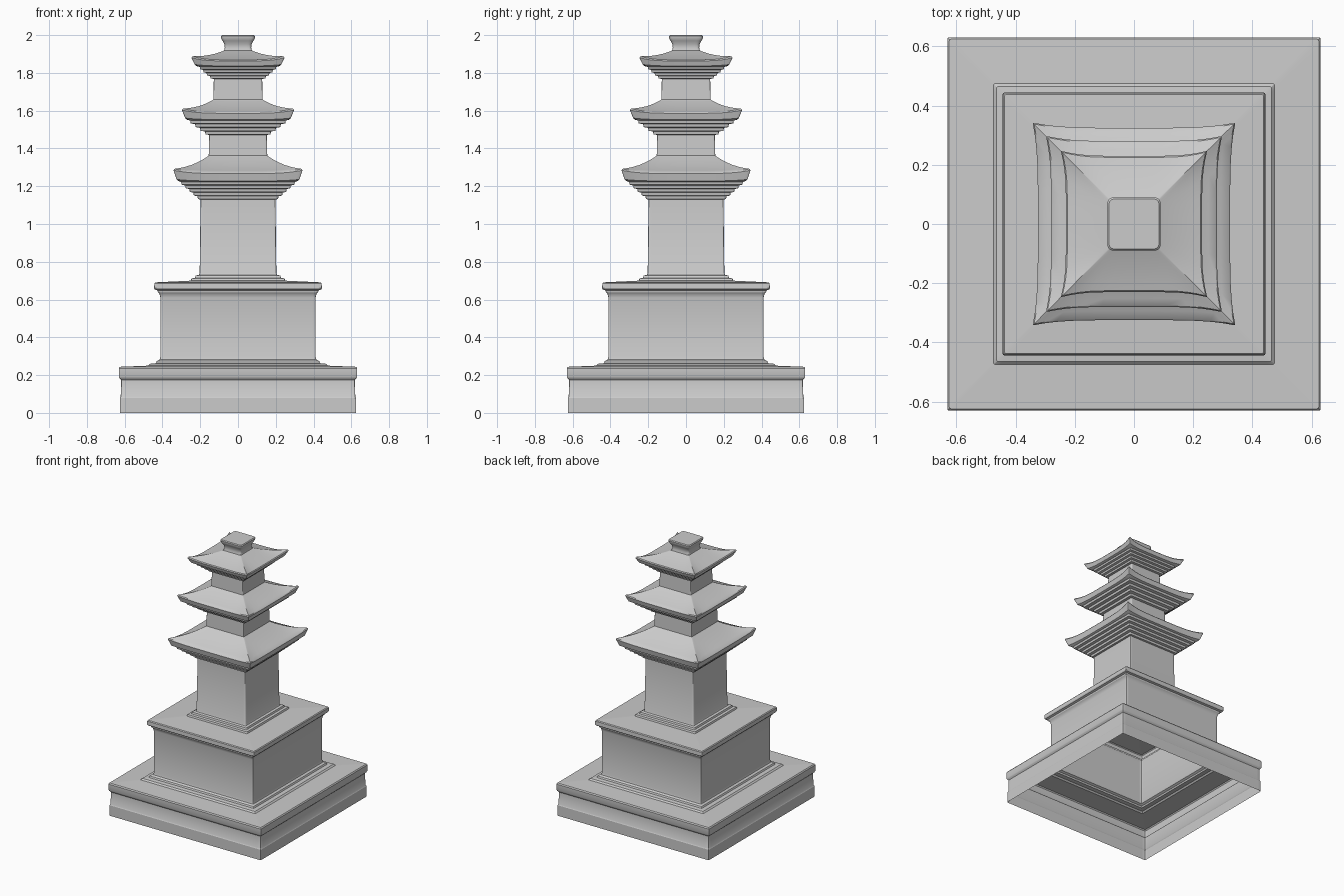
import bpy, math

if "Cube" in bpy.data.objects:
    bpy.data.objects.remove(bpy.data.objects["Cube"])

# Points along one side, denser near the corners
TS = [-1, -.985, -.955, -.9, -.8, -.65, -.4, -.15, .15, .4, .65, .8, .9, .955, .985]


def ring(half, z, lift=0.0, flare=0.0, r=0.006):
    """Square ring with eased corners; lift and flare sweep the corners up and out."""
    pts = []
    for k in range(4):
        a = k * math.pi / 2
        for t in TS:
            w = abs(t) ** 5
            x, y = t * half, -half
            cx = max(-(half - r), min(half - r, x))
            cy = -(half - r)
            dx, dy = x - cx, y - cy
            d = math.hypot(dx, dy)
            x, y = cx + dx / d * r, cy + dy / d * r
            s = 1 + flare * w / half
            x, y = x * s, y * s
            pts.append((x * math.cos(a) - y * math.sin(a),
                        x * math.sin(a) + y * math.cos(a), z + lift * w))
    return pts


def loft(name, rings, cap_top=False):
    """Hollow shell through a stack of square rings."""
    verts, faces, n = [], [], 4 * len(TS)
    for spec in rings:
        verts += ring(*spec)
    for i in range(len(rings) - 1):
        for j in range(n):
            k = (j + 1) % n
            faces.append((i * n + j, i * n + k, (i + 1) * n + k, (i + 1) * n + j))
    if cap_top:
        faces.append(tuple(range(len(verts) - n, len(verts))))
    me = bpy.data.meshes.new(name)
    me.from_pydata(verts, [], faces)
    me.shade_smooth()
    me.set_sharp_from_angle(angle=math.radians(32))
    ob = bpy.data.objects.new(name, me)
    bpy.context.collection.objects.link(ob)
    return ob


def roof(name, wall, z0, step_in, step_out, steps, eave, z_eave, lip, top, z_top):
    """Stepped corbels, a curved eave and a concave hipped roof."""
    rings = [(wall, z0)]
    dz = (z_eave - z0) / steps
    for i in range(steps):
        h = step_in + (step_out - step_in) * i / (steps - 1)
        rings += [(h, z0 + i * dz + .002), (h + .003, z0 + (i + 1) * dz - .002)]
    # eave underside and edge
    rings += [(eave - .018, z_eave, .006, .008), (eave - .012, z_eave + .003, .008, .01),
              (eave - .003, z_eave + lip - .006, .018, .018),
              (eave - .008, z_eave + lip, .019, .018)]
    # roof slope
    ze = z_eave + lip
    for i in range(1, 7):
        u = i / 6
        h = eave - .008 + (top - eave + .008) * u
        z = ze + (z_top - ze) * (.72 * u + .28 * u * u)
        f = (1 - u) ** 2
        rings.append((h, z, .019 * f, .018 * f))
    return loft(name, rings)


# Lower pedestal
loft("lower_base", [(.626, 0), (.626, .078), (.621, .086), (.619, .175), (.627, .183),
                    (.631, .192), (.631, .236), (.625, .244), (.475, .250)])
# Upper pedestal with foot moulding and cap slab
loft("upper_base", [(.475, .250), (.465, .260), (.435, .263), (.430, .274), (.415, .282),
                    (.411, .295), (.411, .610), (.416, .630), (.424, .638), (.426, .648),
                    (.440, .653), (.444, .660), (.443, .685), (.438, .691), (.250, .700)])
# First storey body
loft("first_body", [(.250, .700), (.246, .712), (.228, .715), (.224, .727),
                    (.207, .731), (.203, .740), (.198, 1.13)])
roof("first_roof", .198, 1.13, .212, .298, 5, .328, 1.225, .048, .160, 1.358)
# Second storey body
loft("second_body", [(.160, 1.358), (.155, 1.362), (.153, 1.472)])
roof("second_roof", .153, 1.472, .172, .250, 4, .283, 1.55, .042, .136, 1.655)
# Third storey body
loft("third_body", [(.136, 1.655), (.131, 1.659), (.128, 1.768)])
roof("third_roof", .128, 1.768, .145, .200, 4, .233, 1.834, .035, .074, 1.918)
# Finial block
loft("finial", [(.074, 1.918, 0, 0, .012), (.070, 1.932, 0, 0, .014),
                (.072, 1.952, 0, 0, .016), (.082, 1.970, 0, 0, .018),
                (.089, 1.982, 0, 0, .02), (.090, 1.994, 0, 0, .02),
                (.085, 2.0, 0, 0, .02)], cap_top=True)
